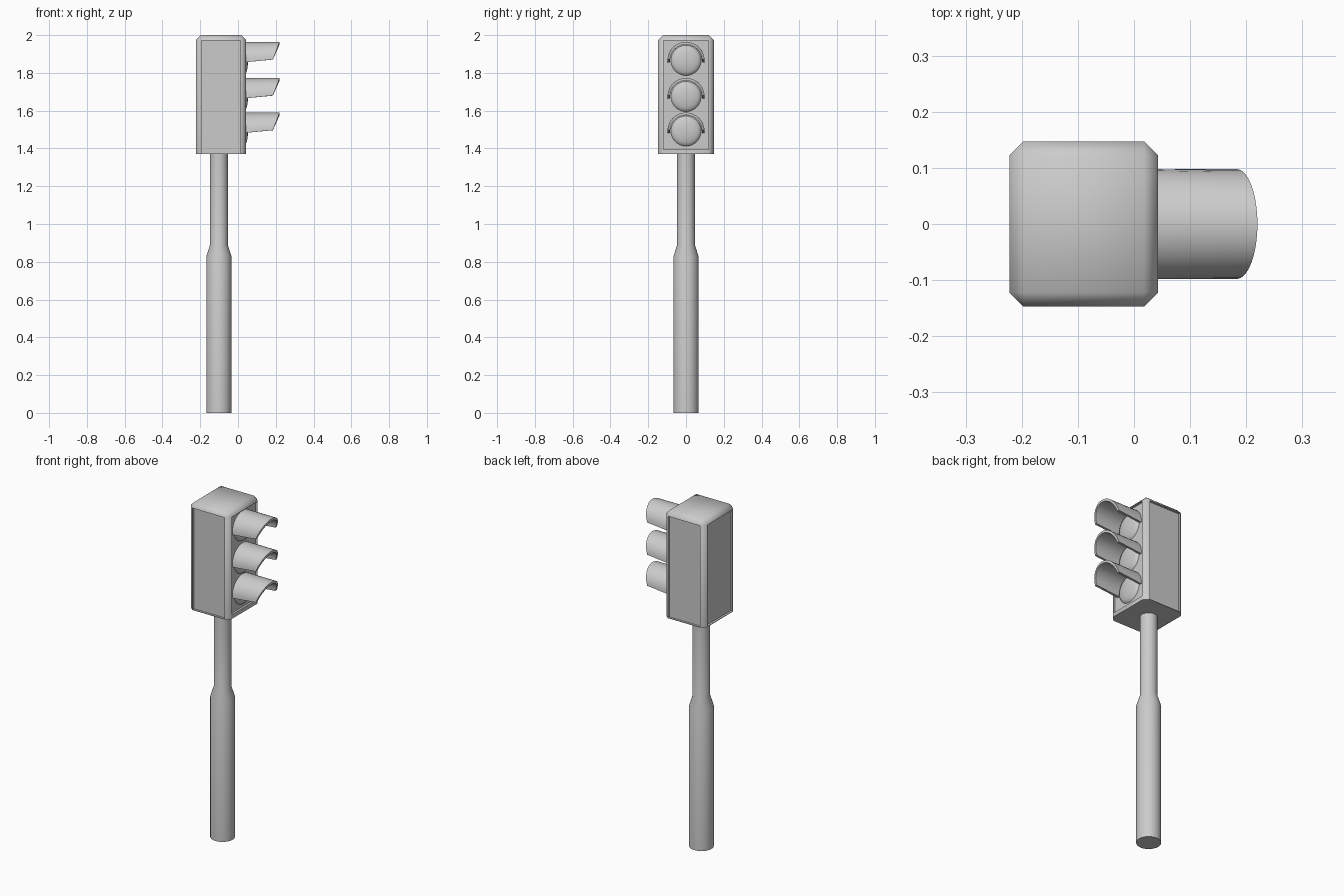
import bpy, bmesh
from math import pi, sin, cos, radians

if "Cube" in bpy.data.objects:
    bpy.data.objects.remove(bpy.data.objects["Cube"])


def make_object(name, bm, angle=50):
    bmesh.ops.recalc_face_normals(bm, faces=bm.faces)
    mesh = bpy.data.meshes.new(name)
    bm.to_mesh(mesh)
    bm.free()
    obj = bpy.data.objects.new(name, mesh)
    bpy.context.collection.objects.link(obj)
    bpy.ops.object.select_all(action='DESELECT')
    obj.select_set(True)
    bpy.context.view_layer.objects.active = obj
    bpy.ops.object.shade_smooth_by_angle(angle=radians(angle))
    return obj


def lathe(name, profile, place, sides=32):
    """Rings of (radius, height) joined into a capped solid; place maps to world."""
    bm = bmesh.new()
    rings = [[bm.verts.new(place(r * cos(2 * pi * i / sides), r * sin(2 * pi * i / sides), h))
              for i in range(sides)] for r, h in profile]
    for a, b in zip(rings, rings[1:]):
        for i in range(sides):
            j = (i + 1) % sides
            bm.faces.new((a[i], a[j], b[j], b[i]))
    bm.faces.new(rings[0])
    bm.faces.new(rings[-1])
    return make_object(name, bm)


# Pole: wide base, short taper, thinner upper tube
POLE_X = -0.101
lathe("pole", [(0.066, 0), (0.066, 0.83), (0.047, 0.89), (0.047, 1.38)],
      lambda u, v, h: (POLE_X + u, v, h))

# Housing: chamfered box with a recessed panel on each of its four sides
X0, X1, HALF_Y, Z0, Z1 = -0.222, 0.043, 0.147, 1.37, 2.0
bm = bmesh.new()
bmesh.ops.create_cube(bm, size=1)
for v in bm.verts:
    v.co = (X1 if v.co.x > 0 else X0,
            HALF_Y if v.co.y > 0 else -HALF_Y,
            Z1 if v.co.z > 0 else Z0)
edges = [e for e in bm.edges if max(v.co.z for v in e.verts) > Z0 + 0.1]
bmesh.ops.bevel(bm, geom=edges, offset=0.025, segments=1, affect='EDGES')
bm.normal_update()
panels = [f for f in bm.faces if abs(f.normal.z) < 0.01 and
          max(abs(f.normal.x), abs(f.normal.y)) > 0.99]
bmesh.ops.inset_individual(bm, faces=panels, thickness=0.005)
for f in panels:
    if f.normal.x > 0.9:      # taller sill under the lamp panel
        for v in f.verts:
            if v.co.z < 1.5:
                v.co.z = 1.395
for f in panels:
    n = f.normal.copy()
    new = bmesh.ops.extrude_discrete_faces(bm, faces=[f])["faces"][0]
    for v in new.verts:
        v.co -= n * 0.012
make_object("housing", bm)


def visor(name, z):
    """Half-tube hood with a slanted front end, thickened inward."""
    bm = bmesh.new()
    radius, steps = 0.098, 20
    rows = []
    for i in range(steps + 1):
        t = i / steps
        back_a = radians(-6 + 192 * t)
        front_a = radians(3 + 174 * t)
        front_x = 0.183 + 0.037 * sin(front_a)
        rows.append((bm.verts.new((0.031, radius * cos(back_a), z + radius * sin(back_a))),
                     bm.verts.new((front_x, radius * cos(front_a), z + radius * sin(front_a)))))
    for a, b in zip(rows, rows[1:]):
        bm.faces.new((a[0], a[1], b[1], b[0]))
    bmesh.ops.recalc_face_normals(bm, faces=bm.faces)
    bm.normal_update()
    # Inner wall: copy of the sheet pulled towards the tube axis
    outer = list(bm.faces)
    boundary = [e for e in bm.edges if e.is_boundary]
    dup = bmesh.ops.duplicate(bm, geom=outer + list(bm.edges) + list(bm.verts))
    vmap = dup["vert_map"]
    for row in rows:
        for v in row:
            c = vmap[v]
            c.co.y *= 0.86
            c.co.z = z + (c.co.z - z) * 0.86
    for e in boundary:
        a, b = e.verts
        bm.faces.new((a, b, vmap[b], vmap[a]))
    make_object(name, bm, 40)


# Lamps and their hoods
DOME = [(0.08 * cos(a), 0.022 * sin(a)) for a in (radians(d) for d in (0, 20, 40, 60, 75, 87))]
for label, z in (("top", 1.866), ("middle", 1.675), ("bottom", 1.492)):
    lathe(label + "_lamp", DOME, lambda u, v, h, z=z: (0.031 + h, u, z + v))
    visor(label + "_visor", z)
